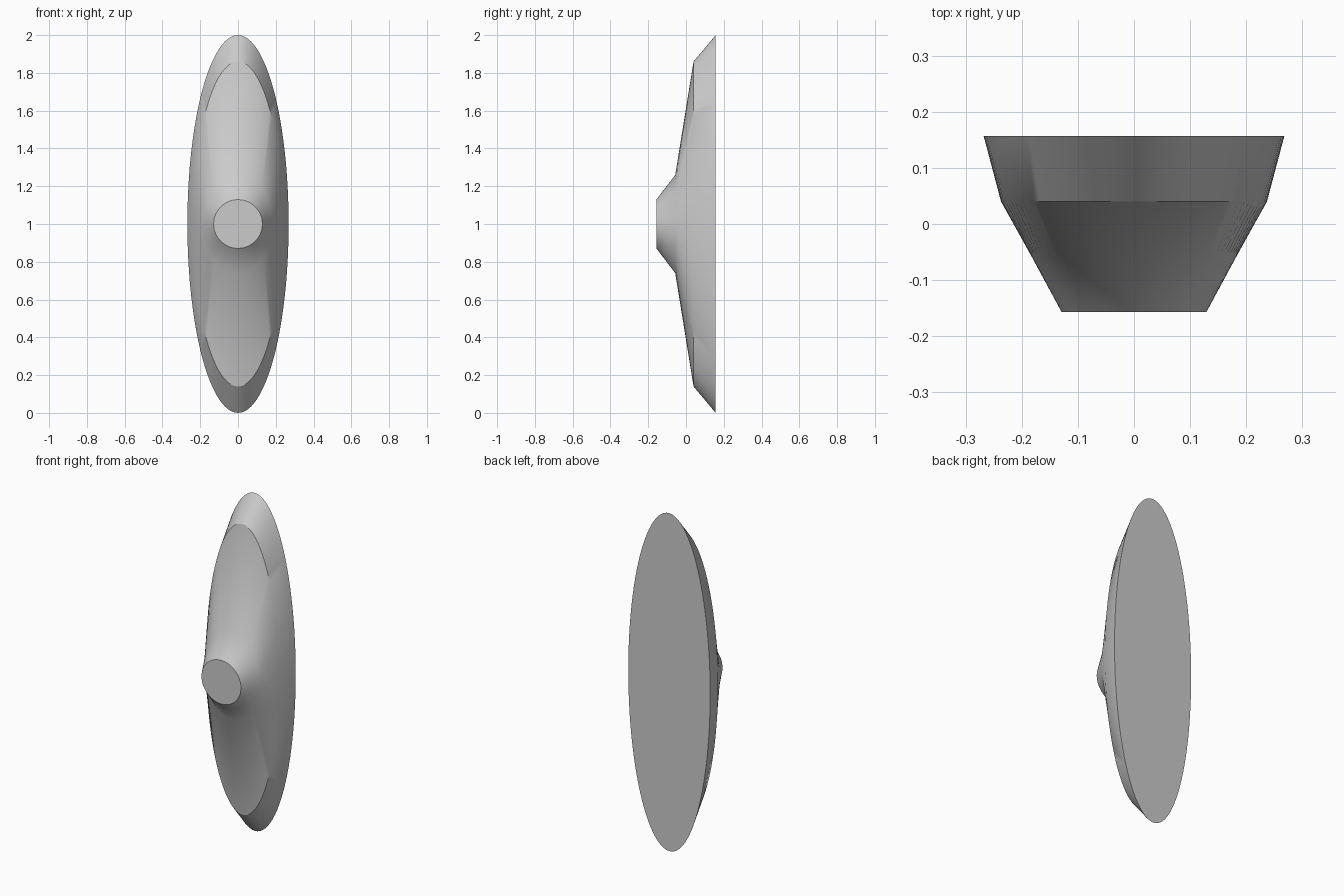
import bpy, bmesh, math

if "Cube" in bpy.data.objects:
    bpy.data.objects.remove(bpy.data.objects["Cube"], do_unlink=True)

# Single flat grey
grey = bpy.data.materials.new("light_grey")
grey.use_nodes = True
colour = (0.6, 0.6, 0.6, 1)
grey.diffuse_color = colour
grey.node_tree.nodes["Principled BSDF"].inputs["Base Color"].default_value = colour

SEGMENTS = 96
CENTRE_Z = 1.0
# Cross-sections from back to front: y, half width, half height
SECTIONS = [
    (0.157, 0.268, 1.0),     # back rim
    (0.04, 0.237, 0.86),     # shoulder
    (-0.057, 0.183, 0.26),   # foot of the hub
    (-0.157, 0.129, 0.129),  # round hub face
]

bm = bmesh.new()
rings = []
for y, half_w, half_h in SECTIONS:
    ring = []
    for i in range(SEGMENTS):
        a = math.tau * i / SEGMENTS
        ring.append(bm.verts.new((half_w * math.cos(a), y, CENTRE_Z + half_h * math.sin(a))))
    rings.append(ring)

# Loft the sections and close both ends
for lower, upper in zip(rings, rings[1:]):
    for i in range(SEGMENTS):
        j = (i + 1) % SEGMENTS
        bm.faces.new((lower[i], lower[j], upper[j], upper[i]))
caps = [bm.faces.new(rings[0]), bm.faces.new(rings[-1])]
bmesh.ops.recalc_face_normals(bm, faces=bm.faces[:])

# Smooth sides, flat caps, and a shoulder crease that fades out at the sides
for face in bm.faces:
    face.smooth = face not in caps
for cap in caps:
    for edge in cap.edges:
        edge.smooth = False
shoulder = set(rings[1])
for edge in bm.edges:
    if all(v in shoulder and abs(v.co.z - CENTRE_Z) > 0.55 for v in edge.verts):
        edge.smooth = False

mesh = bpy.data.meshes.new("oval_knob_plate")
bm.to_mesh(mesh)
bm.free()
mesh.materials.append(grey)
plate = bpy.data.objects.new("oval_knob_plate", mesh)
bpy.context.collection.objects.link(plate)
